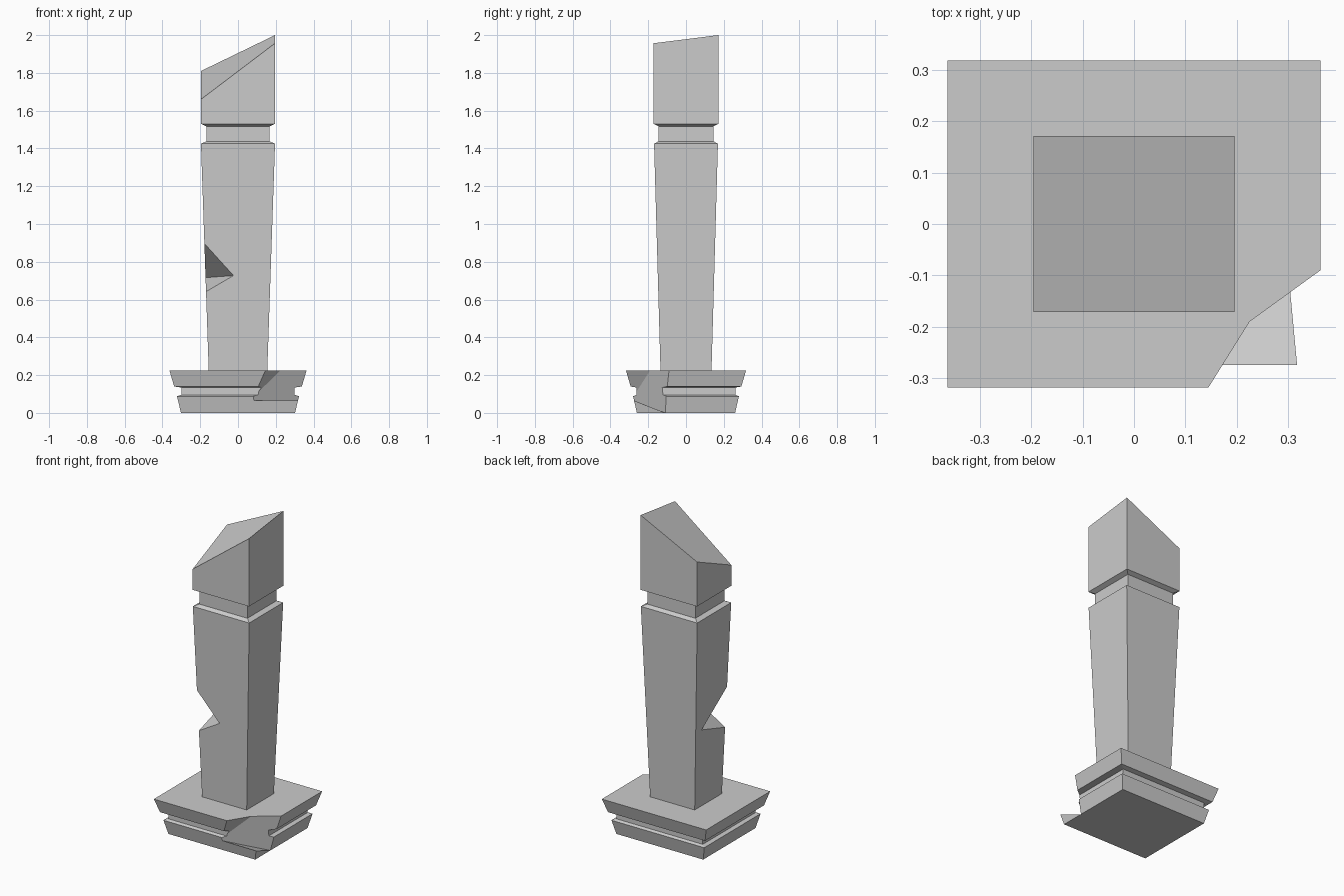
import bpy, bmesh
from mathutils import Vector

if "Cube" in bpy.data.objects:
    bpy.data.objects.remove(bpy.data.objects["Cube"])


def finish(name, bm):
    bmesh.ops.recalc_face_normals(bm, faces=bm.faces)
    me = bpy.data.meshes.new(name)
    bm.to_mesh(me)
    bm.free()
    ob = bpy.data.objects.new(name, me)
    bpy.context.collection.objects.link(ob)
    return ob


def stack(name, rings, top_z=None):
    """Rectangular sections (half x, half y, z) joined bottom to top."""
    bm = bmesh.new()
    loops = []
    for hx, hy, z in rings:
        loops.append([bm.verts.new((sx * hx, sy * hy, z))
                      for sx, sy in ((-1, -1), (1, -1), (1, 1), (-1, 1))])
    if top_z:
        for v, z in zip(loops[-1], top_z):
            v.co.z = z
    for a, b in zip(loops, loops[1:]):
        for i in range(4):
            j = (i + 1) % 4
            bm.faces.new((a[i], a[j], b[j], b[i]))
    bm.faces.new(loops[0][::-1])
    bm.faces.new(loops[-1])
    return finish(name, bm)


def chip(target, inside, planes):
    """Cut away the convex region bounded by planes (3 points each) around 'inside'."""
    bm = bmesh.new()
    bmesh.ops.create_cube(bm, size=1.0)
    bmesh.ops.translate(bm, vec=Vector(inside), verts=bm.verts)
    for pts in planes:
        p, q, r = (Vector(c) for c in pts)
        n = (q - p).cross(r - p).normalized()
        if n.dot(Vector(inside) - p) > 0:
            n = -n
        res = bmesh.ops.bisect_plane(bm, geom=bm.verts[:] + bm.edges[:] + bm.faces[:],
                                     plane_co=p, plane_no=n, clear_outer=True)
        edges = [e for e in res["geom_cut"] if isinstance(e, bmesh.types.BMEdge)]
        bmesh.ops.edgeloop_fill(bm, edges=edges)
    cutter = finish(target.name + "_chip_cutter", bm)
    cutter.hide_render = True
    cutter.hide_viewport = True
    mod = target.modifiers.new("chip", 'BOOLEAN')
    mod.operation = 'DIFFERENCE'
    mod.solver = 'EXACT'
    mod.object = cutter


# Two-tier plinth with a groove between the slabs
plinth = stack("plinth", [
    (0.302, 0.26, 0), (0.323, 0.28, 0.088), (0.30, 0.262, 0.096),
    (0.30, 0.262, 0.134), (0.338, 0.293, 0.14), (0.363, 0.318, 0.225)])

# Flaring shaft with a narrow neck
shaft = stack("shaft", [
    (0.155, 0.135, 0.225), (0.196, 0.169, 1.425),
    (0.167, 0.145, 1.438), (0.167, 0.145, 1.517)])

# Cap with a skewed, broken-looking top
stack("cap", [(0.167, 0.145, 1.517), (0.196, 0.171, 1.53), (0.196, 0.171, 1.8)],
      top_z=(1.66, 1.957, 2.0, 1.81))

# Missing front right corner of the plinth
T, K, R = (0.145, -0.318, 0.225), (0.225, -0.19, 0.225), (0.363, -0.09, 0.225)
V, P, C = (0.07, -0.28, 0.068), (0.302, -0.11, 0.0), (0.318, -0.276, 0.065)
chip(plinth, (0.33, -0.28, 0.2), [(T, K, V), (K, R, P), (V, P, C)])

# Notch in the front left edge of the shaft
A, B = (-0.024, -0.149, 0.727), (-0.172, 0.09, 0.716)
U, L = (-0.178, -0.154, 0.897), (-0.169, -0.147, 0.642)
chip(shaft, (-0.17, -0.145, 0.75), [(A, B, U), (A, B, L)])
